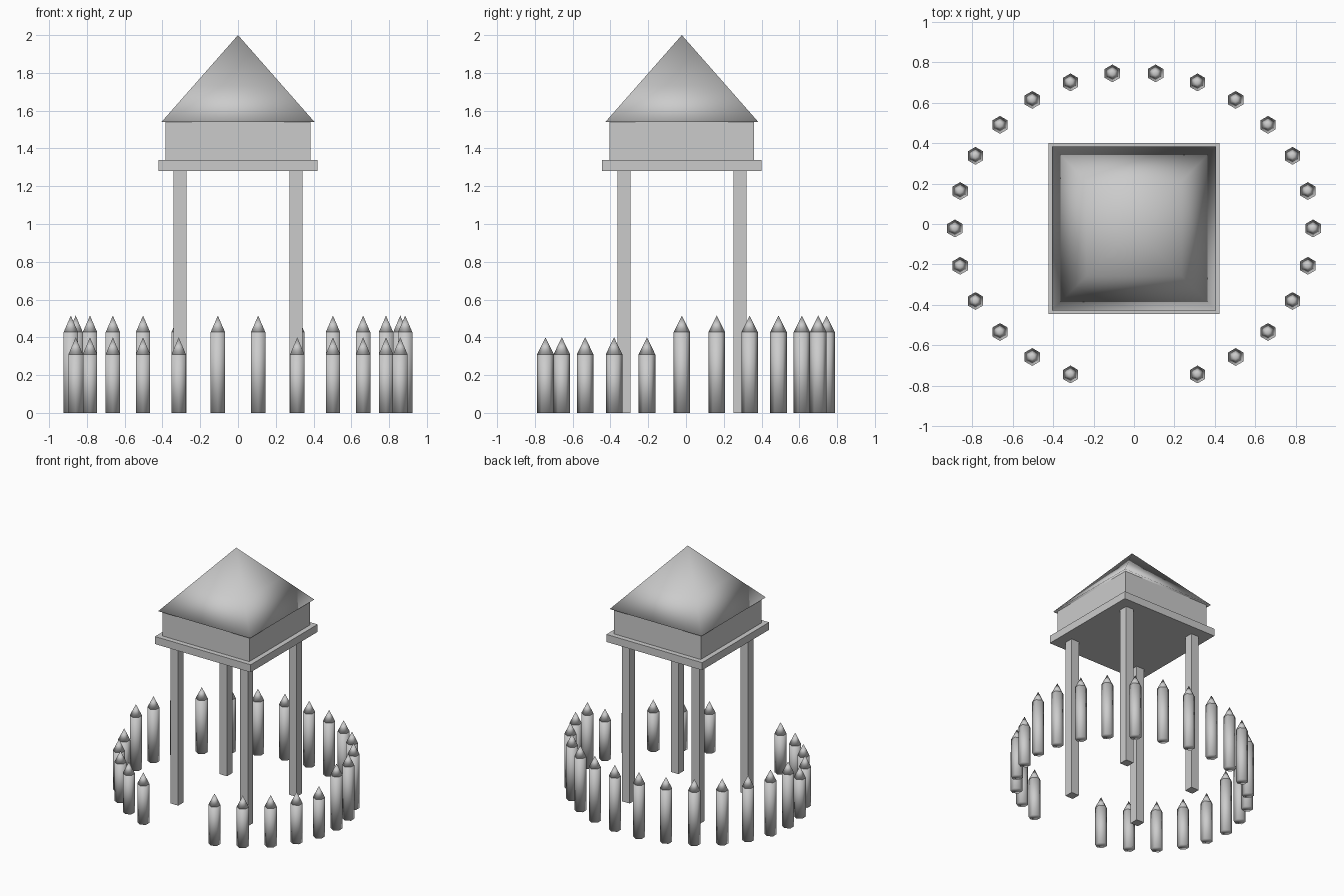
import bpy, bmesh, math
from mathutils import Matrix, Vector

if "Cube" in bpy.data.objects:
    bpy.data.objects.remove(bpy.data.objects["Cube"])

CY = -0.022  # shared centre of tower and fence in y


def finish(name, bm, smooth=False):
    bmesh.ops.recalc_face_normals(bm, faces=bm.faces)
    for f in bm.faces:
        f.smooth = smooth
    me = bpy.data.meshes.new(name)
    bm.to_mesh(me)
    bm.free()
    ob = bpy.data.objects.new(name, me)
    bpy.context.collection.objects.link(ob)
    return ob


def box(name, x, y, z0, z1, width):
    bm = bmesh.new()
    m = Matrix.Translation((x, y, (z0 + z1) / 2)) @ Matrix.Diagonal((width, width, z1 - z0, 1))
    bmesh.ops.create_cube(bm, size=1, matrix=m)
    return finish(name, bm)


def add_rings(bm, center, profile, sides, start):
    """Stack polygon rings (radius, z); radius 0 makes a point. Closed at the bottom."""
    rings = []
    for r, z in profile:
        n = sides if r else 1
        rings.append([bm.verts.new((center[0] + r * math.cos(start + math.tau * i / sides),
                                    center[1] + r * math.sin(start + math.tau * i / sides), z))
                      for i in range(n)])
    bm.faces.new(rings[0][::-1])
    for a, b in zip(rings, rings[1:]):
        for i in range(sides):
            j = (i + 1) % sides
            bm.faces.new((a[i], a[j], b[0]) if len(b) == 1 else (a[i], a[j], b[j], b[i]))
    if len(rings[-1]) > 1:
        bm.faces.new(rings[-1])


# Tower legs
for side_y, row in ((-1, "front"), (1, "back")):
    for side_x, side in ((-1, "left"), (1, "right")):
        box(f"{row}_{side}_leg", side_x * 0.307, CY + side_y * 0.307, 0, 1.28, 0.068)

# Platform and cabin
box("platform", 0, CY, 1.28, 1.34, 0.844)
box("cabin", 0, CY, 1.34, 1.54, 0.766)

# Smooth-shaded pyramid roof with one middle loop
bm = bmesh.new()
s = math.sqrt(2)
add_rings(bm, (0, CY), [(0.405 * s, 1.54), (0.235 * s, 1.733), (0, 2.0)], 4, math.pi / 4)
finish("roof", bm, smooth=True)

# Oval fence of hexagonal stakes, open at the front, lower on the front half
COUNT = 26
for i in range(COUNT):
    a = math.tau * i / COUNT
    if math.sin(a) < -0.98:
        continue  # gateway
    short = math.sin(a) < -0.01
    shoulder, tip = (0.31, 0.40) if short else (0.427, 0.515)
    c = (0.885 * math.cos(a), CY + 0.772 * math.sin(a))
    bm = bmesh.new()
    add_rings(bm, c, [(0.044, 0), (0.044, shoulder)], 6, math.pi / 2)
    add_rings(bm, c, [(0.044, shoulder), (0, tip)], 6, math.pi / 2)
    finish(f"fence_stake_{i + 1:02d}", bm, smooth=True)
